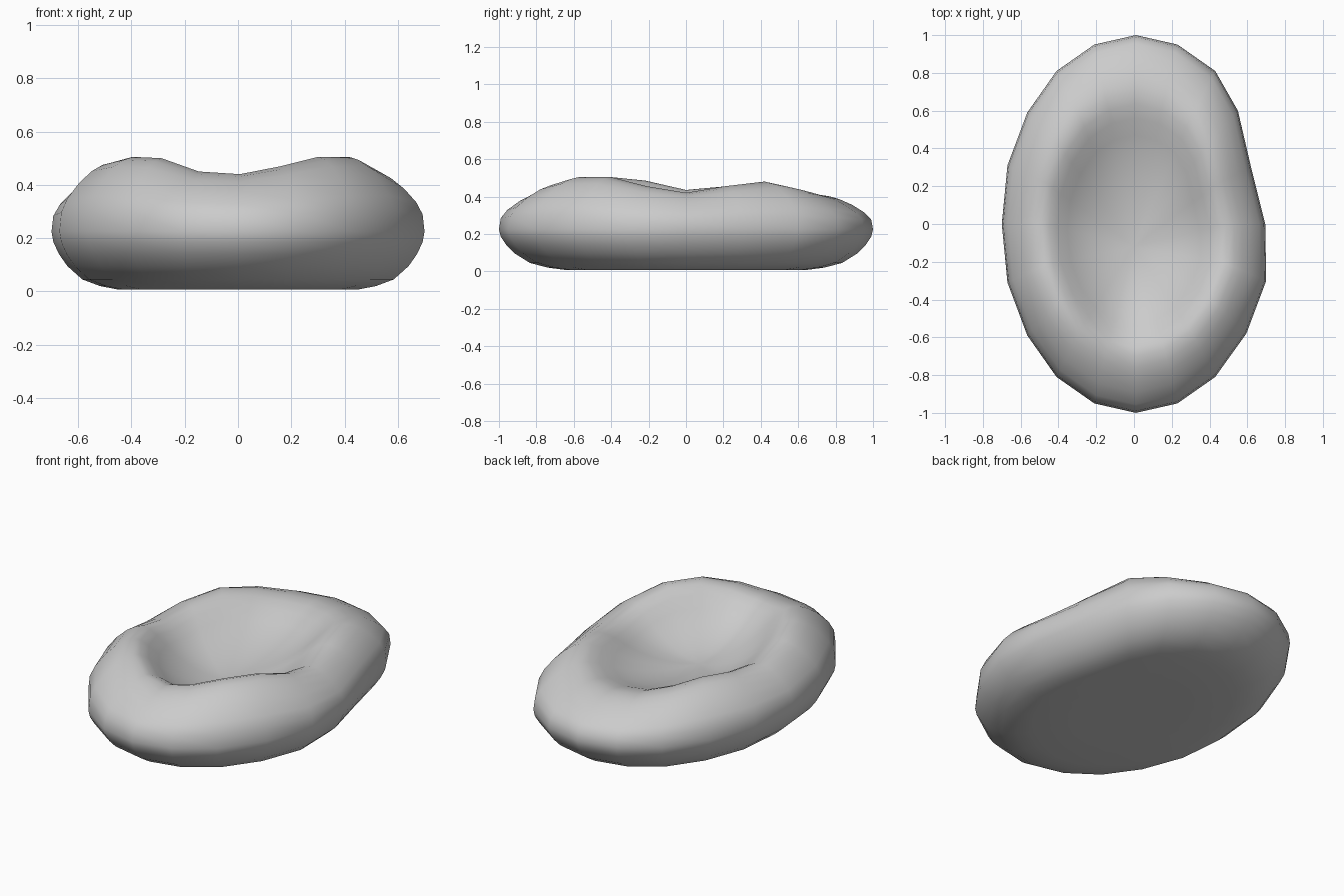
import bpy, bmesh

if "Cube" in bpy.data.objects:
    bpy.data.objects.remove(bpy.data.objects["Cube"])

# Plan outline, clockwise from the back: x, y, crest height
OUTLINE = [
    (0.01, 1.00, .41), (0.23, 0.95, .415), (0.43, 0.81, .445), (0.55, 0.60, .48),
    (0.62, 0.30, .455), (0.695, 0.0, .42), (0.70, -0.30, .455), (0.595, -0.58, .505),
    (0.43, -0.81, .505), (0.23, -0.95, .47), (0.01, -1.00, .44), (-0.21, -0.95, .45),
    (-0.41, -0.81, .50), (-0.565, -0.59, .505), (-0.67, -0.31, .485), (-0.70, 0.0, .435),
    (-0.67, 0.31, .455), (-0.565, 0.59, .475), (-0.41, 0.81, .445), (-0.21, 0.95, .415)]

# Outer skin below the waist: radial factor, height
LOWER = [(.35, .008), (.65, .008), (.74, .02), (.835, .045), (.915, .095), (.96, .14), (.99, .185), (1, .225)]
# Outer skin above the waist: radial factor, share of the rise to the crest
UPPER = [(.99, .28), (.955, .48), (.89, .70), (.82, .87), (.76, .96), (.70, 1.0)]
# Hollow: share of the way from crest to lowest point, share of the drop
HOLLOW = [(.08, .05), (.17, .18), (.28, .40), (.40, .60), (.55, .78), (.72, .92), (.87, .98)]
CREST, WAIST = .70, .225
LOW_Y, LOW_Z = -.12, .255

bm = bmesh.new()
rings = []


def add_ring(factor, height, shift=0):
    rings.append([bm.verts.new((x * factor, y * factor + shift, height(h)))
                  for x, y, h in OUTLINE])


for f, z in LOWER:
    add_ring(f, lambda h: z)
for f, s in UPPER:
    add_ring(f, lambda h: WAIST + s * (h - WAIST))
for t, s in HOLLOW:
    add_ring(CREST * (1 - t), lambda h: h + s * (LOW_Z - h), LOW_Y * t)

# Bridge neighbouring rings and close both ends
n = len(OUTLINE)
for a, b in zip(rings, rings[1:]):
    for i in range(n):
        j = (i + 1) % n
        bm.faces.new((a[i], a[j], b[j], b[i]))
for ring, z, y in ((rings[0], .008, 0), (rings[-1], LOW_Z, LOW_Y)):
    centre = bm.verts.new((0, y, z))
    for i in range(n):
        bm.faces.new((ring[i], ring[(i + 1) % n], centre))
bmesh.ops.recalc_face_normals(bm, faces=bm.faces)
for face in bm.faces:
    face.smooth = True

mesh = bpy.data.meshes.new("cushion_bed")
bm.to_mesh(mesh)
bm.free()
bpy.context.collection.objects.link(bpy.data.objects.new("cushion_bed", mesh))
